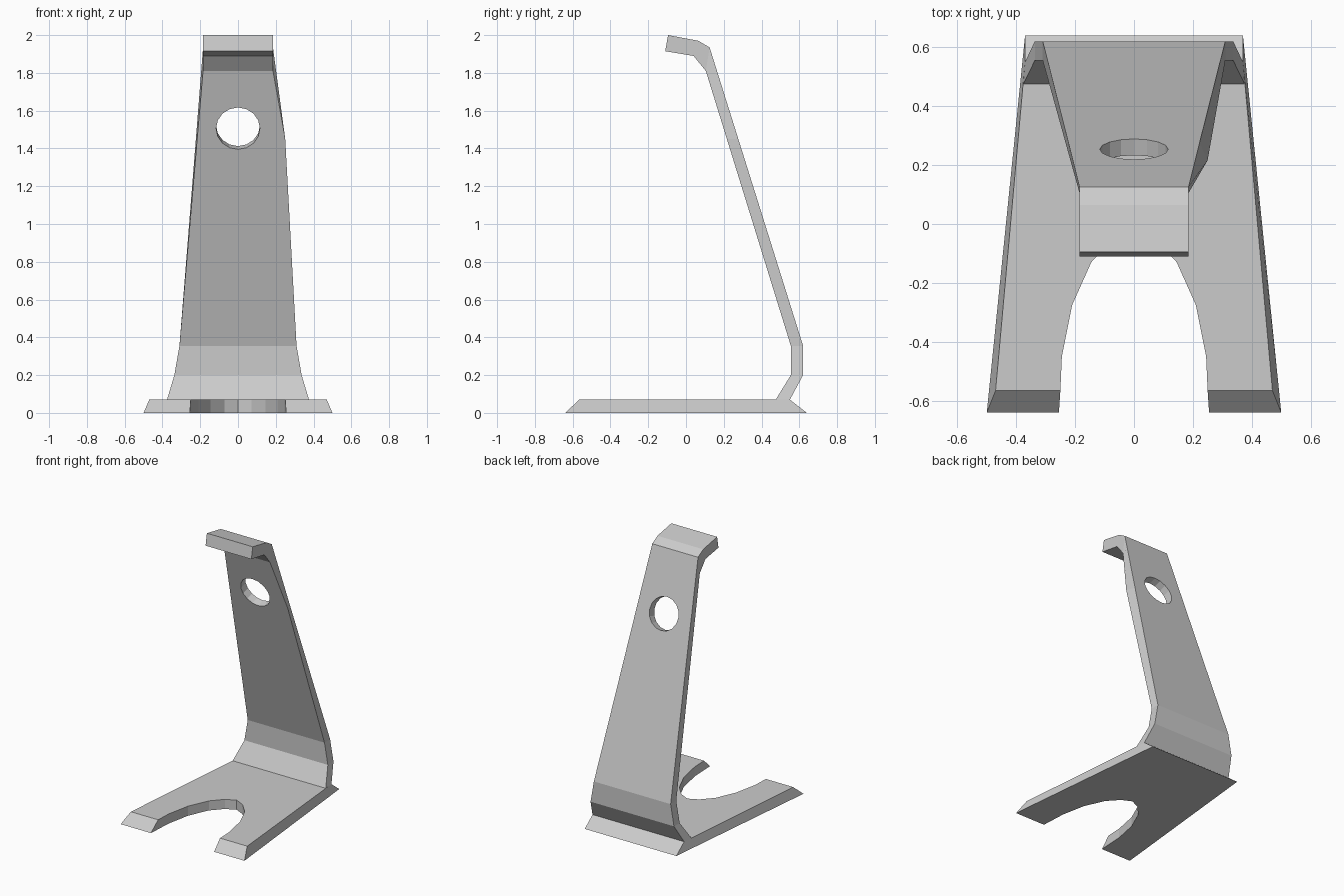
import bpy, bmesh

if "Cube" in bpy.data.objects:
    bpy.data.objects.remove(bpy.data.objects["Cube"])


def make_object(name, bm):
    bmesh.ops.recalc_face_normals(bm, faces=bm.faces[:])
    mesh = bpy.data.meshes.new(name)
    bm.to_mesh(mesh)
    bm.free()
    obj = bpy.data.objects.new(name, mesh)
    bpy.context.collection.objects.link(obj)
    return obj


def loft(name, rings):
    """Join equal-length rings of points with side faces and cap both ends."""
    bm = bmesh.new()
    loops = [[bm.verts.new(p) for p in ring] for ring in rings]
    n = len(loops[0])
    for a, b in zip(loops, loops[1:]):
        for i in range(n):
            j = (i + 1) % n
            bm.faces.new((a[i], a[j], b[j], b[i]))
    bm.faces.new(loops[0][::-1])
    bm.faces.new(loops[-1])
    return make_object(name, bm)


def mirrored(half, z):
    """Closed outline from its right half; the first point lies on x = 0."""
    left = [(-x, y) for x, y in half[:0:-1]]
    return [(x, y, z) for x, y in half + left]


# Base plate: tapered, chamfered rim, arched notch at the front
arch = [(0, -0.015), (0.072, -0.05), (0.145, -0.13), (0.21, -0.275), (0.245, -0.45)]
bottom = arch + [(0.255, -0.64), (0.5, -0.64), (0.37, 0.64)]
top = arch + [(0.25, -0.565), (0.47, -0.565), (0.37, 0.55)]
# a centre point on the back edge keeps the mirrored outline symmetrical
loft("base_plate", [mirrored(bottom, 0), mirrored(top, 0.07)])

# Bent upright: inner y, inner z, outer y, outer z, half width inner, outer
rows = [
    (0.475, 0.07, 0.55, 0.07, 0.376, 0.37),
    (0.555, 0.20, 0.62, 0.20, 0.337, 0.337),
    (0.555, 0.355, 0.62, 0.355, 0.31, 0.31),
    (0.2163, 1.45, 0.277, 1.45, 0.216, 0.223),
    (0.105, 1.81, 0.125, 1.935, 0.185, 0.185),
    (0.04, 1.89, 0.065, 1.97, 0.185, 0.185),
    (-0.11, 1.915, -0.095, 2.0, 0.185, 0.185),
]
rings = []
for yi, zi, yo, zo, wi, wo in rows:
    right = 0.25 if zi == 1.45 else wi  # small kink in the right inner edge
    rings.append([(-wi, yi, zi), (right, yi, zi), (wo, yo, zo), (-wo, yo, zo)])
upright = loft("upright", rings)

# Round hole through the upright, square to its slope
bpy.ops.mesh.primitive_cylinder_add(vertices=16, radius=0.116, depth=0.3,
                                    location=(0, 0.228, 1.515),
                                    rotation=(-1.271, 0, 0))
cutter = bpy.context.object
cutter.name = "hole_cutter"
cutter.hide_render = True
cutter.display_type = 'WIRE'
cut = upright.modifiers.new("hole", 'BOOLEAN')
cut.operation = 'DIFFERENCE'
cut.solver = 'EXACT'
cut.object = cutter
